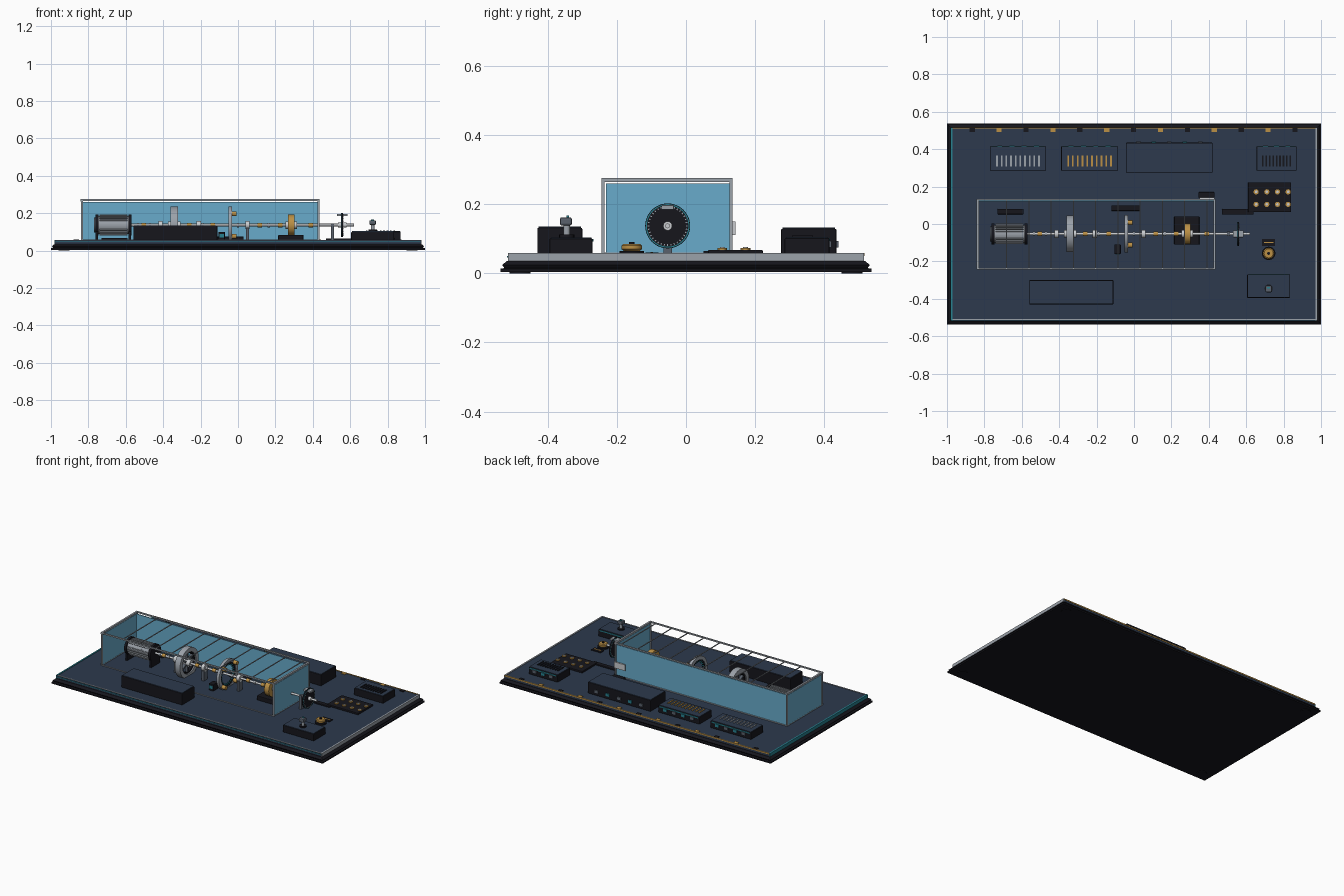
import bpy, bmesh, math
from mathutils import Matrix, Vector

if "Cube" in bpy.data.objects:
    bpy.data.objects.remove(bpy.data.objects["Cube"])


def mat(name, rgb):
    m = bpy.data.materials.new(name)
    m.diffuse_color = (*rgb, 1)
    m.use_nodes = True
    m.node_tree.nodes["Principled BSDF"].inputs["Base Color"].default_value = m.diffuse_color
    return m


BLACK = mat("black", (0.008, 0.008, 0.012))
NAVY = mat("navy", (0.026, 0.042, 0.075))
GLASS = mat("blue pane", (0.14, 0.41, 0.60))
GREY = mat("steel grey", (0.33, 0.36, 0.40))
LIGHT = mat("light steel", (0.58, 0.60, 0.62))
GOLD = mat("gold", (0.50, 0.28, 0.06))
TEAL = mat("teal", (0.02, 0.22, 0.28))
SLATE = mat("slate", (0.10, 0.12, 0.15))
TOP = 0.055            # working surface height
AY, AZ = -0.053, 0.137  # shaft axis


def finish(name, bm, m, smooth=False):
    bmesh.ops.recalc_face_normals(bm, faces=bm.faces)
    me = bpy.data.meshes.new(name)
    bm.to_mesh(me)
    bm.free()
    ob = bpy.data.objects.new(name, me)
    bpy.context.collection.objects.link(ob)
    me.materials.append(m)
    if smooth:
        bpy.ops.object.select_all(action='DESELECT')
        bpy.context.view_layer.objects.active = ob
        ob.select_set(True)
        bpy.ops.object.shade_smooth_by_angle()
    return ob


def box(name, x, y, z, m, bevel=0):
    """Box from (min, max) pairs."""
    bm = bmesh.new()
    bmesh.ops.create_cube(bm, size=1)
    for v in bm.verts:
        v.co = Vector([(a + b) / 2 + c * (b - a) for (a, b), c in zip((x, y, z), v.co)])
    if bevel:
        bmesh.ops.bevel(bm, geom=bm.edges[:], offset=bevel, segments=2, affect='EDGES', profile=0.5)
    return finish(name, bm, m)


def lathe(name, profile, centre, m, axis='X', n=32, closed=False):
    """Revolve (along, radius) points round an axis through centre."""
    bm = bmesh.new()
    rings = [[bm.verts.new((r * math.cos(2 * math.pi * i / n), r * math.sin(2 * math.pi * i / n), a))
              for i in range(n)] for a, r in profile]
    pairs = list(zip(rings, rings[1:]))
    if closed:
        pairs.append((rings[-1], rings[0]))
    else:
        bm.faces.new(rings[0])
        bm.faces.new(rings[-1])
    for p, q in pairs:
        for i in range(n):
            j = (i + 1) % n
            bm.faces.new((p[i], p[j], q[j], q[i]))
    if axis == 'X':
        bm.transform(Matrix.Rotation(math.pi / 2, 4, 'Y'))
    bm.transform(Matrix.Translation(centre))
    return finish(name, bm, m, True)


def rod(name, x0, x1, r, m, n=24):
    return lathe(name, [(x0, r), (x1, r)], (0, AY, AZ), m, n=n)


def ring(name, x0, x1, r0, r1, m):
    return lathe(name, [(x0, r0), (x1, r0), (x1, r1), (x0, r1)], (0, AY, AZ), m, n=48, closed=True)


def post(name, x, y, z0, z1, r, m, n=16):
    return lathe(name, [(z0, r), (z1, r)], (x, y, 0), m, 'Z', n)


def radial(name, count, x, r0, r1, w, m):
    """Thin bars set round the shaft axis, spanning radii r0 to r1."""
    bm = bmesh.new()
    for i in range(count):
        s = Matrix.Diagonal((x[1] - x[0], w, r1 - r0, 1))
        t = Matrix.Translation(((x[0] + x[1]) / 2, 0, (r0 + r1) / 2))
        bmesh.ops.create_cube(bm, size=1, matrix=Matrix.Translation((0, AY, AZ))
                              @ Matrix.Rotation(2 * math.pi * i / count, 4, 'X') @ t @ s)
    return finish(name, bm, m)


# Base: stepped, chamfered plinth with feet and a navy deck
bm = bmesh.new()
loops = []
for dx, z in ((0, 0.004), (0, 0.013), (0.012, 0.015), (0.005, 0.024), (0.02, 0.036)):
    loops.append([bm.verts.new((sx * (1 - dx), sy * (0.537 - dx), z))
                  for sx, sy in ((-1, -1), (1, -1), (1, 1), (-1, 1))])
bm.faces.new(loops[0])
bm.faces.new(loops[-1])
for p, q in zip(loops, loops[1:]):
    for i in range(4):
        bm.faces.new((p[i], p[i - 1], q[i - 1], q[i]))
finish("plinth", bm, BLACK)
for sx in (-1, 1):
    for sy in (-1, 1):
        post("foot", sx * 0.93, sy * 0.48, 0, 0.005, 0.03, BLACK)
box("deck", (-0.978, 0.978), (-0.515, 0.515), (0.034, TOP), NAVY)
# Edge trim
box("left_trim", (-0.98, -0.97), (-0.515, 0.515), (0.034, 0.058), TEAL)
box("right_trim", (0.97, 0.98), (-0.515, 0.515), (0.034, 0.058), GREY)
box("front_trim", (-0.975, 0.975), (-0.514, -0.508), (0.05, 0.058), GREY)
box("front_glow", (-0.975, 0.975), (-0.518, -0.514), (0.046, 0.05), TEAL)
box("back_trim", (-0.975, 0.975), (0.511, 0.517), (0.05, 0.058), GOLD)
for i in range(13):
    x = -0.865 + i * 0.1438
    box("edge_tab", (x - 0.014, x + 0.014), (0.491, 0.513), (TOP, 0.059), GOLD if i % 2 else BLACK)

# Enclosure: three panes, open front and top, slim frame and roof bars
EX, EY = (-0.835, 0.43), (-0.24, 0.13)
box("back_pane", (EX[0], EX[1]), (0.121, 0.127), (TOP, 0.26), GLASS)
for x in EX:
    box("end_pane", (x - 0.003, x + 0.003), (EY[0] + 0.008, 0.121), (TOP, 0.26), GLASS)
    box("end_top_rail", (x - 0.006, x + 0.006), (EY[0] - 0.004, EY[1] + 0.004), (0.264, 0.275), GREY)
    box("end_foot_rail", (x - 0.004, x + 0.004), EY, (TOP, 0.06), GREY)
    for y in EY:
        box("corner_post", (x - 0.005, x + 0.005), (y - 0.004, y + 0.004), (TOP, 0.275), GREY)
for y in EY:
    box("long_top_rail", EX, (y - 0.004, y + 0.004), (0.266, 0.275), GREY)
    box("long_foot_rail", EX, (y - 0.003, y + 0.003), (TOP, 0.059), GREY)
for i in range(1, 11):
    x = -0.8 + i * 0.119
    box("roof_bar", (x - 0.0025, x + 0.0025), EY, (0.268, 0.273), GREY)
box("latch", (0.35, 0.43), (0.135, 0.143), (0.11, 0.15), LIGHT)
box("latch_base", (0.345, 0.43), (0.14, 0.17), (TOP, 0.068), BLACK, 0.003)

# Motor with cooling ribs and end plates
rod("motor_body", -0.755, -0.575, 0.048, GREY, 32)
radial("motor_ribs", 24, (-0.74, -0.59), 0.046, 0.055, 0.005, GREY)
for x in (-0.755, -0.578):
    rod("motor_end_ring", x - 0.008, x + 0.008, 0.057, BLACK, 32)
    box("motor_stand", (x - 0.007, x + 0.007), (AY - 0.045, AY + 0.045), (TOP, 0.11), BLACK)
rod("motor_cap", -0.77, -0.76, 0.04, SLATE)
box("motor_foot", (-0.73, -0.59), (0.052, 0.08), (TOP, 0.068), BLACK, 0.003)

# Drive shaft, couplings and bearings
rod("shaft", -0.575, 0.62, 0.007, LIGHT, 16)
for x in (-0.505, -0.26, -0.135, 0.115, 0.225, 0.39):
    rod("gold_coupling", x - 0.012, x + 0.012, 0.012, GOLD)
for x in (-0.535, -0.47, -0.19, 0.0, 0.165):
    rod("collar", x - 0.006, x + 0.006, 0.012, GREY)
for x in (-0.415, -0.21, 0.05):
    rod("bearing", x - 0.011, x + 0.011, 0.022, LIGHT)
    box("bearing_stand", (x - 0.008, x + 0.008), (AY - 0.018, AY + 0.018), (TOP, 0.12), SLATE)

# Flywheel
ring("flywheel_rim", -0.36, -0.322, 0.07, 0.098, GREY)
ring("flywheel_band", -0.352, -0.33, 0.062, 0.07, BLACK)
radial("flywheel_spokes", 6, (-0.35, -0.332), 0.015, 0.064, 0.012, SLATE)
rod("flywheel_hub", -0.375, -0.307, 0.02, LIGHT)

# Sensor ring with gold studs
ring("sensor_rim", -0.052, -0.033, 0.078, 0.1, GREY)
ring("sensor_liner", -0.049, -0.036, 0.066, 0.078, BLACK)
radial("sensor_ticks", 24, (-0.05, -0.035), 0.06, 0.07, 0.004, TEAL)
for i in range(4):
    a = math.pi / 4 + i * math.pi / 2
    lathe("gold_stud", [(-0.034, 0.013), (-0.008, 0.013)],
          (0, AY + 0.085 * math.cos(a), AZ + 0.085 * math.sin(a)), GOLD, n=16)
box("sensor_foot", (-0.12, 0.03), (0.07, 0.1), (TOP, 0.075), BLACK, 0.003)
box("probe_box", (-0.105, -0.07), (-0.16, -0.11), (TOP, 0.1), BLACK, 0.003)
box("probe_window", (-0.1, -0.075), (-0.163, -0.16), (0.07, 0.09), TEAL)

# Brake drum on its block
rod("brake_drum", 0.268, 0.302, 0.055, GOLD, 32)
rod("brake_hub", 0.255, 0.315, 0.02, LIGHT)
box("brake_block", (0.215, 0.35), (-0.11, 0.04), (TOP, 0.085), BLACK, 0.004)

# Encoder disc outside the enclosure
rod("encoder_disc", 0.553, 0.561, 0.065, BLACK, 48)
ring("encoder_edge", 0.552, 0.562, 0.06, 0.063, TEAL)
radial("encoder_ticks", 36, (0.552, 0.563), 0.053, 0.058, 0.003, GREY)
rod("encoder_hub", 0.535, 0.58, 0.013, LIGHT)
box("encoder_reader", (0.53, 0.585), (AY - 0.018, AY + 0.018), (0.184, 0.197), GREY, 0.002)
box("encoder_post", (0.497, 0.513), (AY - 0.012, AY + 0.012), (TOP, 0.145), SLATE)
box("encoder_foot", (0.47, 0.64), (0.05, 0.08), (TOP, 0.065), BLACK, 0.003)


# Equipment cases: dark body, navy lid, optional vent slats, teal edge and rear ports
def case(name, x, y, top, slats=None, count=10, ports=0, edge=False):
    box(name + "_body", x, y, (TOP, top - 0.003), BLACK, 0.004)
    box(name + "_lid", (x[0] + 0.004, x[1] - 0.004), (y[0] + 0.004, y[1] - 0.004), (top - 0.004, top), NAVY)
    if edge:
        box(name + "_edge", (x[0] + 0.01, x[1] - 0.01), (y[1] - 0.003, y[1] + 0.002), (top - 0.012, top - 0.005), TEAL)
    if slats:
        step = (x[1] - x[0] - 0.05) / count
        for i in range(count):
            sx = x[0] + 0.025 + (i + 0.5) * step
            box(name + "_slat", (sx - 0.0045, sx + 0.0045), (y[0] + 0.022, y[1] - 0.048), (top, top + 0.004), slats)
    for i in range(ports):
        px = x[0] + (i + 0.8) * (x[1] - x[0]) / (ports + 0.6)
        box(name + "_port", (px - 0.013, px + 0.013), (y[1], y[1] + 0.006), (0.075, 0.093), (SLATE, TEAL)[i % 2])


case("front_case", (-0.56, -0.11), (-0.43, -0.3), 0.135)
case("left_rear_case", (-0.77, -0.47), (0.285, 0.415), 0.105, GREY, 10, 4, True)
case("gold_rear_case", (-0.39, -0.085), (0.285, 0.415), 0.105, GOLD, 10, 4, True)
case("large_rear_case", (-0.043, 0.42), (0.275, 0.435), 0.132, None, 0, 5)
case("right_rear_case", (0.655, 0.87), (0.285, 0.415), 0.105, BLACK, 9, 3, True)
case("control_case", (0.605, 0.835), (-0.395, -0.27), 0.104, edge=True)

# Joystick
post("joystick_collar", 0.72, -0.345, 0.104, 0.112, 0.022, BLACK)
post("joystick_stem", 0.72, -0.345, 0.11, 0.14, 0.01, GREY)
box("joystick_cap", (0.702, 0.738), (-0.365, -0.33), (0.138, 0.162), SLATE, 0.006)
box("joystick_mark", (0.712, 0.728), (-0.345, -0.338), (0.162, 0.167), TEAL)

# Button panel
box("button_panel", (0.61, 0.84), (0.064, 0.222), (TOP, 0.068), BLACK, 0.003)
for i in range(4):
    for y in (0.105, 0.172):
        x = 0.653 + i * 0.057
        post("button", x, y, 0.067, 0.073, 0.014, GOLD)
        post("button_tip", x, y, 0.073, 0.076, 0.007, LIGHT)

# Stop knob with plate
post("knob_base", 0.72, -0.157, TOP, 0.064, 0.036, BLACK, 24)
lathe("knob", [(0.064, 0.022), (0.07, 0.03), (0.08, 0.03), (0.085, 0.024)], (0.72, -0.157, 0), GOLD, 'Z', 24)
post("knob_tip", 0.72, -0.157, 0.085, 0.09, 0.008, BLACK)
box("knob_plate", (0.685, 0.755), (-0.117, -0.08), (TOP, 0.06), BLACK)
box("knob_plate_bar", (0.695, 0.745), (-0.102, -0.095), (0.06, 0.062), GOLD)
